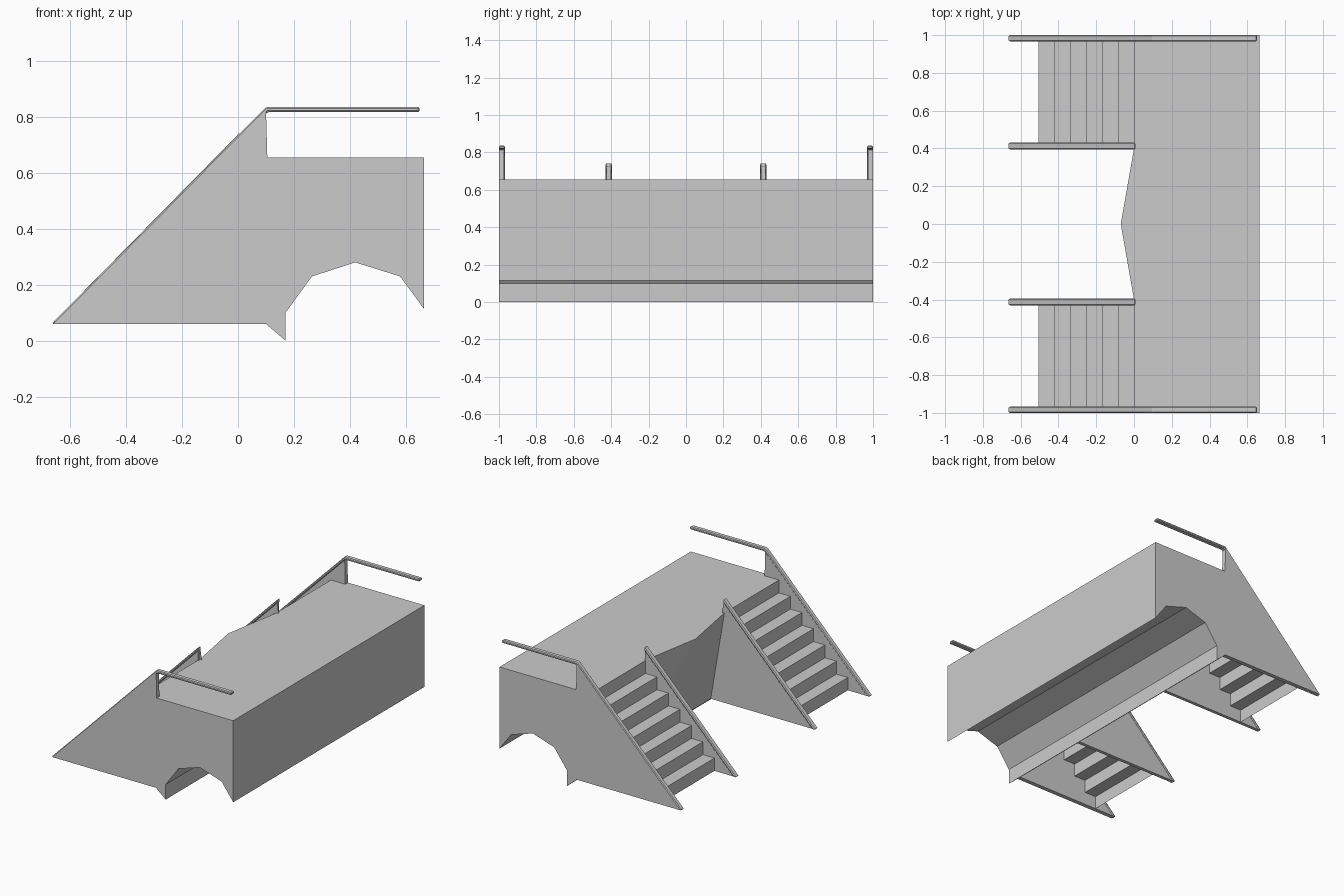
import bpy, bmesh

if "Cube" in bpy.data.objects:
    bpy.data.objects.remove(bpy.data.objects["Cube"])


def loft(name, sections, closed=True, caps=True):
    """Skin a list of equal-length point rings into one mesh object."""
    bm = bmesh.new()
    rings = [[bm.verts.new(p) for p in s] for s in sections]
    n = len(rings[0])
    for a, b in zip(rings, rings[1:]):
        for i in range(n if closed else n - 1):
            j = (i + 1) % n
            bm.faces.new((a[i], a[j], b[j], b[i]))
    if caps:
        bm.faces.new(rings[0])
        bm.faces.new(rings[-1])
    # split the twisted quads of the pointed front wall, then orient everything
    bmesh.ops.connect_verts_nonplanar(bm, angle_limit=0.01, faces=[f for f in bm.faces if len(f.verts) == 4])
    bmesh.ops.recalc_face_normals(bm, faces=bm.faces)
    mesh = bpy.data.meshes.new(name)
    bm.to_mesh(mesh)
    bm.free()
    ob = bpy.data.objects.new(name, mesh)
    bpy.context.collection.objects.link(ob)
    return ob


def prism(name, profile, y0, y1, closed=True):
    return loft(name, [[(x, y, z) for x, z in profile] for y in (y0, y1)], closed, closed)


def mirror_y(ob):
    ob.modifiers.new("mirror", 'MIRROR').use_axis = (False, True, False)
    ob.modifiers["mirror"].use_mirror_merge = False


def soften(ob):
    b = ob.modifiers.new("bevel", 'BEVEL')
    b.width, b.segments = 0.005, 1


# Arched underside, shared by platform and outer side walls
arch = [(.665, .655), (.665, .115), (.58, .23), (.42, .28), (.265, .23),
        (.17, .10), (.17, 0), (.10, .06)]

# Platform body, front top edge comes to a point at the middle
sections = []
for y, front in ((-.972, 0), (-.4, 0), (0, -.07), (.4, 0), (.972, 0)):
    sections.append([(x, y, z) for x, z in arch + [(front, .655)]])
loft("platform", sections)

# Outer side walls: stair cheek and platform end in one panel
outer = prism("outer_side_wall",
              arch + [(-.66, .06), (.10, .83), (.105, .655)], .972, 1)
mirror_y(outer)

# Outer handrail: sloping cap continuing as a level bar
rail = prism("outer_handrail",
             [(-.667, .06), (.10, .836), (.65, .836), (.65, .818),
              (.106, .818), (-.645, .06)], .967, 1)
soften(rail)
mirror_y(rail)

# Inner stair cheeks with cap
inner = prism("inner_side_wall",
              [(-.66, .06), (.10, .06), (.005, .655), (.005, .735)], .402, .424)
mirror_y(inner)
cap = prism("inner_handrail",
            [(-.667, .06), (.007, .745), (.007, .722), (-.645, .06)], .395, .431)
soften(cap)
mirror_y(cap)

# Stair flights, open underneath
steps, run, rise = 7, .505 / 6, .595 / 7
zigzag = []
for i in range(steps):
    x = -.505 + i * run
    zigzag += [(x, .06 + i * rise), (x, .06 + (i + 1) * rise)]
stairs = prism("stair_flight", zigzag, .42, .975, closed=False)
mirror_y(stairs)
